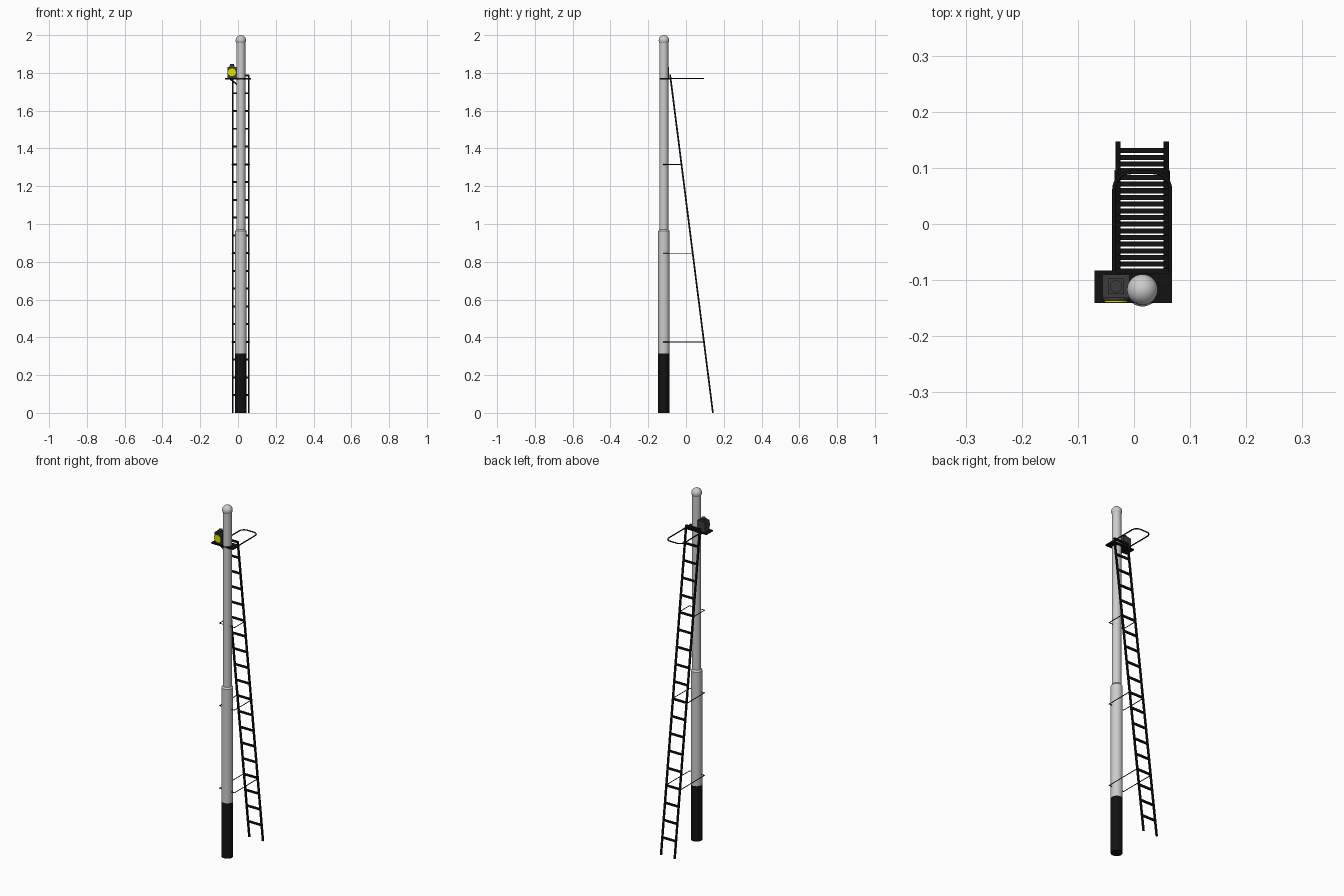
import bpy, math
from mathutils import Vector

if "Cube" in bpy.data.objects:
    bpy.data.objects.remove(bpy.data.objects["Cube"])

PX, PY = 0.015, -0.117      # pole axis
LX = 0.0145                 # ladder centre


def material(name, c):
    m = bpy.data.materials.new(name)
    m.diffuse_color = (*c, 1)
    m.use_nodes = True
    m.node_tree.nodes["Principled BSDF"].inputs["Base Color"].default_value = m.diffuse_color
    return m


black = material("black_paint", (0.006, 0.006, 0.006))
dark = material("dark_grey", (0.045, 0.045, 0.045))
yellow = material("yellow_lens", (0.75, 0.75, 0.0))


def finish(ob, name, mat=None, smooth=False):
    ob.name = name
    if mat:
        ob.data.materials.append(mat)
    if smooth:
        bpy.ops.object.shade_smooth_by_angle(angle=math.radians(35))
    return ob


def box(name, lo, hi, mat=None):
    lo, hi = Vector(lo), Vector(hi)
    bpy.ops.mesh.primitive_cube_add(size=1, location=(lo + hi) / 2)
    ob = bpy.context.object
    ob.scale = hi - lo
    bpy.ops.object.transform_apply(location=False, rotation=False)
    return finish(ob, name, mat)


def rod(name, a, b, r, mat=None, sides=32, r2=None, turn=0):
    a, b = Vector(a), Vector(b)
    d = b - a
    bpy.ops.mesh.primitive_cone_add(vertices=sides, radius1=r, radius2=r if r2 is None else r2,
                                    depth=d.length, location=(a + b) / 2)
    ob = bpy.context.object
    ob.rotation_euler = d.to_track_quat('Z', 'Y').to_euler()
    return finish(ob, name, mat, sides > 6)


def tube(name, pts, r, mat, cyclic=False):
    cu = bpy.data.curves.new(name, 'CURVE')
    cu.dimensions = '3D'
    cu.bevel_depth = r
    cu.bevel_resolution = 2
    cu.use_fill_caps = True
    sp = cu.splines.new('POLY')
    sp.points.add(len(pts) - 1)
    for p, q in zip(sp.points, pts):
        p.co = (*q, 1)
    sp.use_cyclic_u = cyclic
    cu.materials.append(mat)
    ob = bpy.data.objects.new(name, cu)
    bpy.context.collection.objects.link(ob)
    return ob


# Stepped pole with dark foot and ball finial
rod("pole_foot", (PX, PY, 0), (PX, PY, 0.315), 0.03, black)
rod("pole_lower", (PX, PY, 0.315), (PX, PY, 0.963), 0.03)
rod("pole_step", (PX, PY, 0.963), (PX, PY, 0.972), 0.03, r2=0.0235)
rod("pole_upper", (PX, PY, 0.97), (PX, PY, 1.965), 0.0235)
bpy.ops.mesh.primitive_uv_sphere_add(segments=32, ring_count=16, radius=0.0275,
                                     location=(PX, PY, 1.9725))
finish(bpy.context.object, "ball_finial", None, True)


# Sloping ladder
def ladder_y(z):
    return 0.1425 - 0.2265 * z / 1.79


for s in (-1, 1):
    rail = box("ladder_rail", (LX + s * 0.043 - 0.0045, 0, 0),
               (LX + s * 0.043 + 0.0045, 0.009, 1.79), black)
    for v in rail.data.vertices:           # shear the rail to its slope
        z = v.co.z + 0.895
        v.co.y += ladder_y(z) - 0.0045
for i in range(1, 20):
    z = 0.094 * i
    y = ladder_y(z)
    box("ladder_rung", (LX - 0.043, y - 0.0045, z - 0.005),
        (LX + 0.043, y + 0.0045, z + 0.005), black)

# Stand-off brackets from ladder to pole
for z in (0.375, 0.845, 1.315):
    y = ladder_y(z)
    x = 0.0475
    tube("standoff_bracket", [(LX - x, y, z), (LX - x, PY - 0.003, z),
                              (LX + x, PY - 0.003, z), (LX + x, y, z)], 0.0022, black)

# Platform, strut and guard hoop
box("platform", (-0.07, -0.141, 1.766), (0.068, -0.083, 1.773), black)
rod("platform_strut", (-0.04, PY, 1.767), (0.005, PY, 1.73), 0.004, black, 12)
hoop = [(LX - 0.05, -0.09, 1.77)]
for cx, start in ((LX - 0.02, 180), (LX + 0.02, 90)):
    for k in range(9):
        t = math.radians(start - k * 90 / 8)
        hoop.append((cx + 0.03 * math.cos(t), 0.062 + 0.03 * math.sin(t), 1.77))
hoop.append((LX + 0.05, -0.09, 1.77))
tube("guard_hoop", hoop, 0.0033, black)

# Signal lamp
cx, cy = -0.032, -0.111
box("lamp_body", (cx - 0.024, -0.132, 1.773), (cx + 0.024, -0.09, 1.831), dark)
box("lamp_cap", (cx - 0.014, cy - 0.014, 1.831), (cx + 0.014, cy + 0.014, 1.838), dark)
rod("lamp_vent", (cx, cy, 1.838), (cx, cy, 1.846), 0.011, dark)
rod("lens_rim", (cx, -0.132, 1.803), (cx, -0.137, 1.803), 0.0235, dark)
rod("lens", (cx, -0.136, 1.803), (cx, -0.1395, 1.803), 0.0205, yellow)
